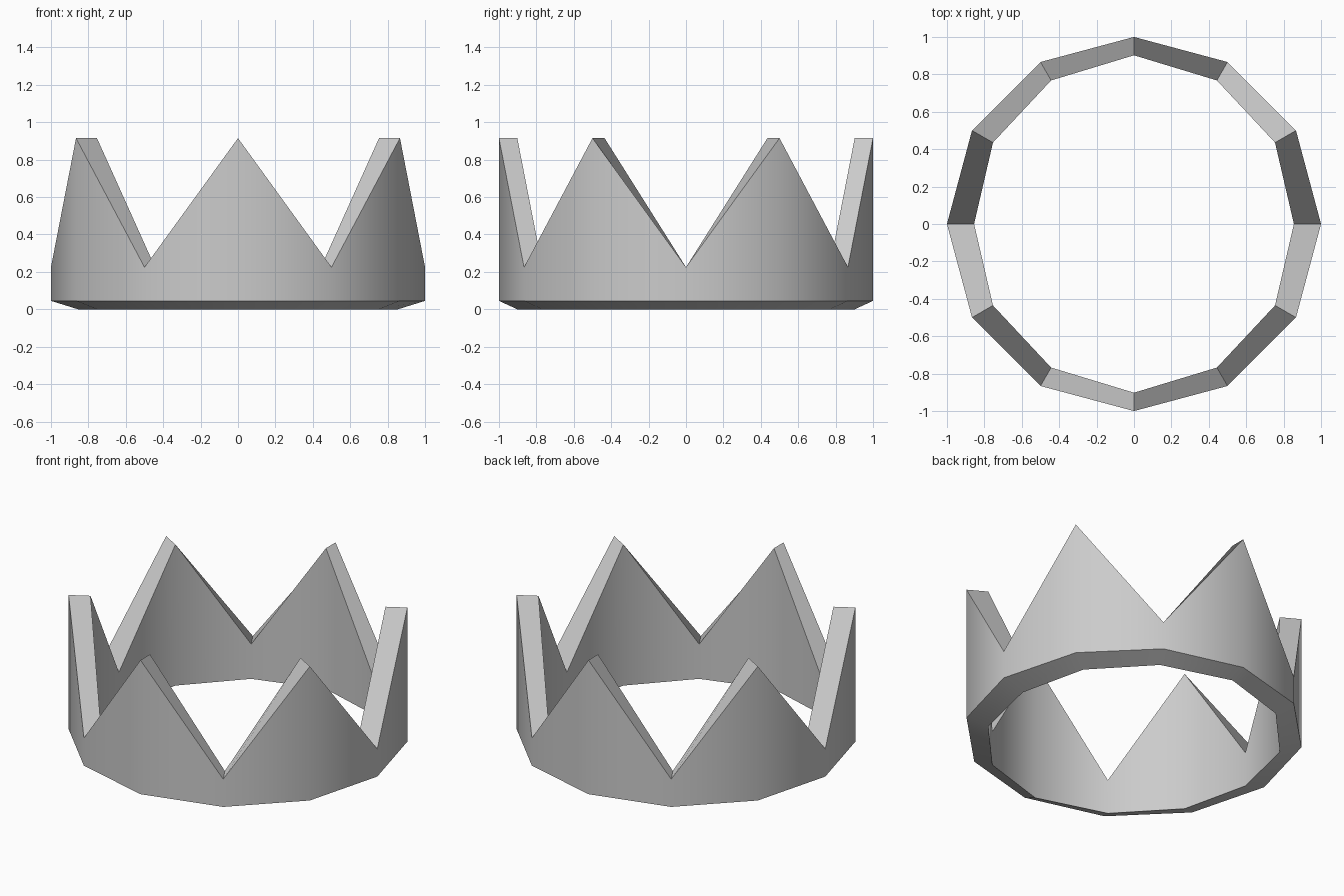
import bpy, bmesh
from math import sin, cos, pi

if "Cube" in bpy.data.objects:
    bpy.data.objects.remove(bpy.data.objects["Cube"])

SIDES = 12
PEAK, VALLEY, RIM = 0.915, 0.225, 0.045
IN_X, IN_Y = 0.855, 0.902   # inner wall is slightly oval

# Crown: twelve-sided band with six points and a sloped underside
bm = bmesh.new()
rings = []
for i in range(SIDES):
    a = 2 * pi * i / SIDES
    c, s = cos(a), sin(a)
    # inner radius blends evenly from the sides to the front and back
    fold = abs((a + pi / 2) % pi - pi / 2) / (pi / 2)
    r = IN_X + (IN_Y - IN_X) * fold
    top = PEAK if i % 2 else VALLEY
    rings.append([bm.verts.new(p) for p in (
        (c, s, RIM), (c, s, top), (r * c, r * s, top), (r * c, r * s, 0))])

for i in range(SIDES):
    p, q = rings[i], rings[(i + 1) % SIDES]
    for j in range(4):
        k = (j + 1) % 4
        bm.faces.new((p[j], q[j], q[k], p[k]))
bmesh.ops.recalc_face_normals(bm, faces=bm.faces)

mesh = bpy.data.meshes.new("crown")
bm.to_mesh(mesh)
bm.free()
crown = bpy.data.objects.new("crown", mesh)
bpy.context.collection.objects.link(crown)

# Smooth walls, sharp rims
bpy.context.view_layer.objects.active = crown
crown.select_set(True)
bpy.ops.object.shade_smooth_by_angle(angle=0.62)
